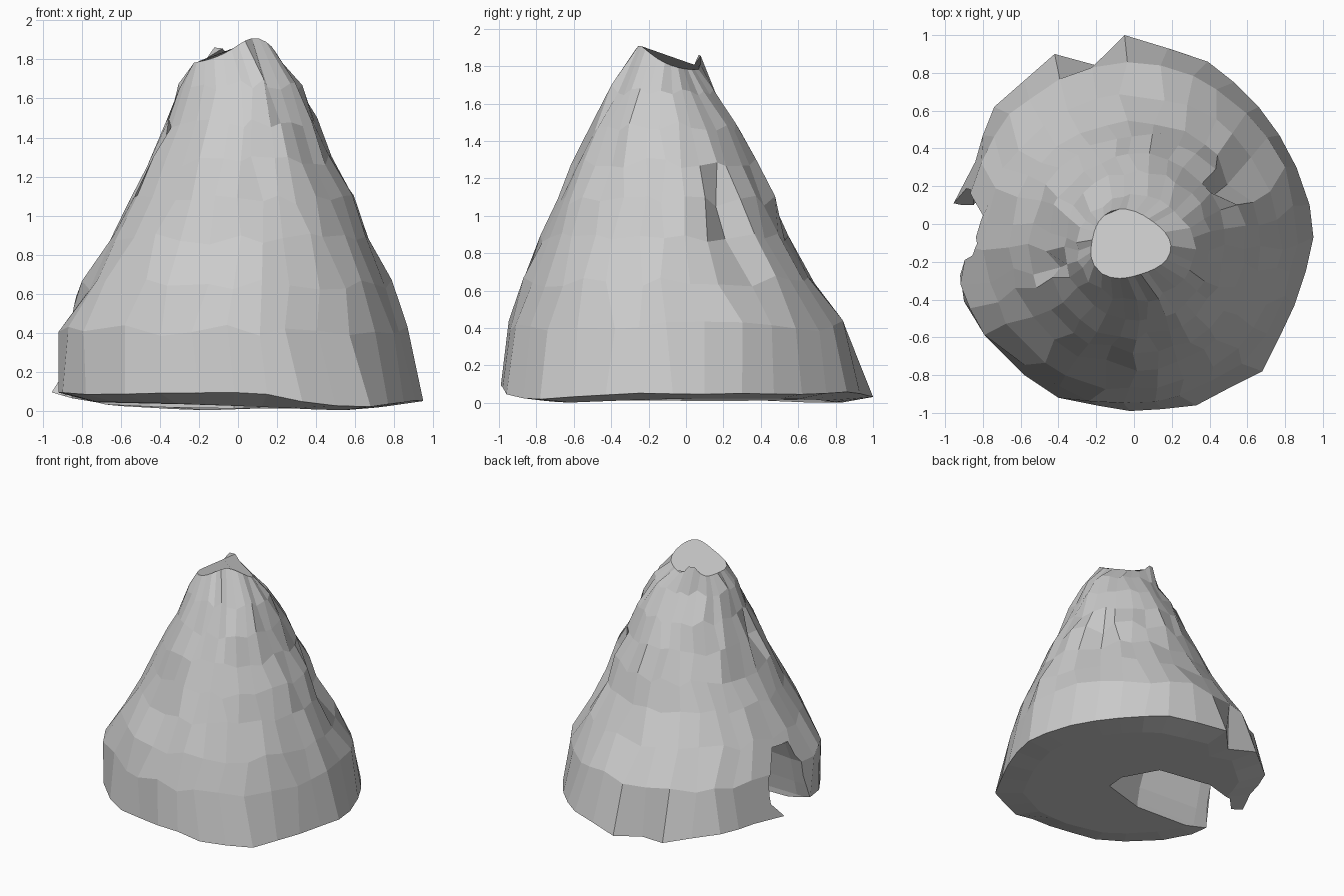
import bpy, bmesh, math, random
from mathutils import Vector

random.seed(4)
if "Cube" in bpy.data.objects:
    bpy.data.objects.remove(bpy.data.objects["Cube"], do_unlink=True)

stone = bpy.data.materials.new("grey stone")
stone.use_nodes = True
GREY = (0.6, 0.6, 0.6, 1)
stone.diffuse_color = GREY
stone.node_tree.nodes["Principled BSDF"].inputs["Base Color"].default_value = GREY


def loft(name, rings):
    """Skin a stack of rings into a closed mesh object."""
    bm = bmesh.new()
    loops = [[bm.verts.new(p) for p in ring] for ring in rings]
    for low, high in zip(loops, loops[1:]):
        n = len(low)
        for i in range(n):
            j = (i + 1) % n
            bm.faces.new((low[i], low[j], high[j], high[i]))
    bm.faces.new(loops[0][::-1])
    bm.faces.new(loops[-1])
    bmesh.ops.recalc_face_normals(bm, faces=bm.faces)
    mesh = bpy.data.meshes.new(name)
    bm.to_mesh(mesh)
    bm.free()
    obj = bpy.data.objects.new(name, mesh)
    bpy.context.collection.objects.link(obj)
    mesh.materials.append(stone)
    return obj


def keel_distance(x, y):
    """Distance from the line the underside is folded along."""
    return -.9 * (x + .2) - .43 * (y - .84)


# Uneven foot outline, with two prongs beside the cave mouth
foot = [(.95, -.07), (.93, .1), (.86, .3), (.77, .47), (.66, .62), (.53, .75),
        (.39, .86), (.18, .93), (-.05, 1), (-.2, .84), (-.42, .9), (-.58, .76),
        (-.74, .62), (-.8, .47), (-.84, .33), (-.96, .1), (-.85, -.08),
        (-.92, -.27), (-.9, -.41), (-.78, -.6), (-.58, -.8), (-.4, -.92),
        (-.2, -.96), (-.02, -.99), (.15, -.98), (.33, -.96), (.5, -.87),
        (.68, -.78), (.77, -.6), (.85, -.43), (.91, -.25)]
angles = [math.atan2(y + .05, x) for x, y in foot]
foot_ring, under_ring = [], []
for x, y in foot:
    d = keel_distance(x, y)
    z = min(.08, .15 * d) if d > 0 else min(.045, -.1 * d)
    foot_ring.append(Vector((x, y, z + random.uniform(0, .015))))
    inner_d = keel_distance(x * .8, y * .8)
    under_ring.append(Vector((x * .8, y * .8, .045 * abs(inner_d))))
rings = [under_ring, foot_ring]

# Slope tiers: height, centre x, centre y, radius x, radius y
tiers = [(.41, -.02, -.05, .88, .91), (.65, -.01, -.10, .79, .78),
         (.88, 0, -.11, .66, .66), (1.08, .02, -.11, .57, .58),
         (1.28, .01, -.12, .475, .49), (1.48, .02, -.12, .39, .40),
         (1.67, .01, -.13, .31, .28)]
# Gullies and (when negative) bulges: direction, lowest and highest height, depth
gullies = [(.62, .8, 1.18, .08), (-2.98, 1.2, 1.36, .05), (-1.8, .8, 1.1, .02),
           (-1.35, 1.2, 1.6, .02), (-2.85, .3, .5, -.05), (-2.6, .3, .5, -.06)]
for z, cx, cy, rx, ry in tiers:
    ring = []
    for angle in angles:
        a = angle + random.uniform(-.05, .05)
        k = random.uniform(-.014, .012)
        for way, low, high, depth in gullies:
            if abs(angle - way) < .11 and low < z < high:
                k -= depth
        ring.append(Vector((cx + (rx + k) * math.cos(a), cy + (ry + k) * math.sin(a),
                            z + random.uniform(-.03, .03))))
    rings.append(ring)

# Wavy summit rim with a broad front crest and a small back spike
rim = []
for a in angles:
    crest = .13 * math.exp(3 * (math.cos(a + .95) - 1))
    spike = .09 * math.exp(28 * (math.cos(a - 1.9) - 1))
    k = 1 + .08 * math.cos(3 * a + .5)
    rim.append(Vector((-.03 + .21 * k * math.cos(a), -.11 + .18 * k * math.sin(a),
                       1.78 + crest + spike)))
rings.append(rim)
mound = loft("mound", rings)

# Cave hollow: leaning mouth, and a chamber that narrows towards the roof
mouth = [(-.8, -.27), (-1.2, -.27), (-1.2, .1), (-.85, .1)]
chamber = [(-.72, .24), (-.45, .33), (-.02, .27), (.12, 0), (.1, -.16), (-.27, -.28)]
# Heights with chamber scale, mouth scale and mouth shift
levels = [(-.1, 1, 1, 0), (.08, 1, 1, 0), (.2, .95, 1.15, .06),
          (.4, .8, 1, .08), (.58, .45, .4, .05)]
hollow = []
for z, inner, gap, lean in levels:
    ring = [Vector((x, lean - .08 + (y + .08) * gap, z)) for x, y in mouth]
    ring += [Vector((-.5 + (x + .5) * inner, -.08 + (y + .08) * inner, z))
             for x, y in chamber]
    hollow.append(ring)
cutter = loft("cave_cutter", hollow)
cutter.hide_render = True
cut = mound.modifiers.new("cave", 'BOOLEAN')
cut.operation, cut.object, cut.solver = 'DIFFERENCE', cutter, 'EXACT'
bpy.context.view_layer.objects.active = mound
bpy.ops.object.modifier_apply(modifier=cut.name)
bpy.data.objects.remove(cutter, do_unlink=True)
